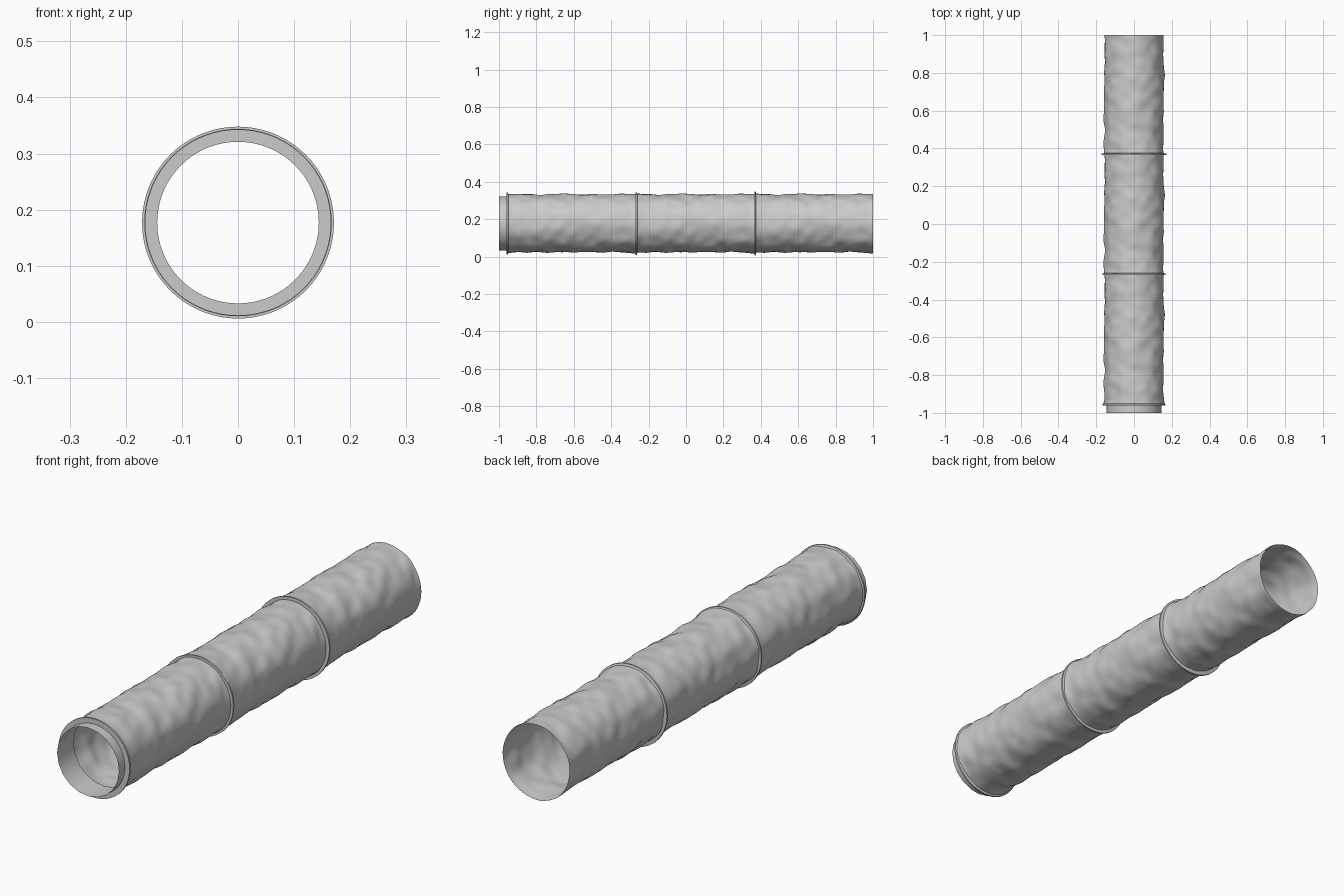
import bpy, bmesh, math
from mathutils import Vector, noise

if "Cube" in bpy.data.objects:
    bpy.data.objects.remove(bpy.data.objects["Cube"])

CZ = 0.177


def loft(name, rings, closed_angle=35):
    """Skin a list of equally sized rings of points into an open tube."""
    bm = bmesh.new()
    rows = [[bm.verts.new(p) for p in ring] for ring in rings]
    n = len(rows[0])
    for a, b in zip(rows, rows[1:]):
        for i in range(n):
            j = (i + 1) % n
            bm.faces.new((a[i], a[j], b[j], b[i]))
    bmesh.ops.recalc_face_normals(bm, faces=bm.faces)
    me = bpy.data.meshes.new(name)
    bm.to_mesh(me)
    bm.free()
    ob = bpy.data.objects.new(name, me)
    bpy.context.collection.objects.link(ob)
    bpy.context.view_layer.objects.active = ob
    bpy.ops.object.select_all(action='DESELECT')
    ob.select_set(True)
    bpy.ops.object.shade_smooth_by_angle(angle=math.radians(closed_angle))
    return ob


def ring(y, radius, n):
    """radius may be a number or a function of the angle."""
    out = []
    for i in range(n):
        a = 2 * math.pi * i / n
        r = radius(a) if callable(radius) else radius
        out.append((r * math.cos(a), y, CZ + r * math.sin(a)))
    return out


def bump(a, d):
    """Hammered surface; d is the distance from the back end of a section."""
    p = Vector((1.1 * math.cos(a), d * 11, 1.1 * math.sin(a)))
    q = Vector((2.6 * math.cos(a), d * 17 + 5, 2.6 * math.sin(a)))
    low = max(0, -math.sin(a))
    sag = 0.009 * low ** 3 * math.exp(-(d / 0.03) ** 2)
    return 0.0055 * noise.noise(p) + 0.0065 * noise.noise(q) + sag - 0.003 * low


def section(name, y0, y1, rim):
    rows = []
    steps = 64
    for k in range(steps + 1):
        y = y0 + (y1 - y0) * k / steps
        d = y1 - y
        flare = 0.004 * math.exp(-((y - y0) / 0.02) ** 2)
        fade = 1 if d > 0.02 else 0.5 + d / 0.04
        rows.append(ring(y, lambda a: 0.157 + flare + fade * bump(a, d), 72))
    # thin raised lip and flat face turned in to the sleeve
    lip = [ring(y0, 0.144, 72), ring(y0, rim, 72), ring(y0 + 0.007, rim, 72)]
    loft(name, rows, 60)
    loft(name + "_lip", lip + [rows[1]])
    # twenty-sided coupling sleeve
    loft(name + "_sleeve", [ring(y0 - 0.04, 0.1445, 20), ring(y0 + 0.07, 0.1445, 20)])


# three rough pipe sections end to end
section("pipe_front", -0.96, -0.27, 0.166)
section("pipe_middle", -0.27, 0.365, 0.167)
section("pipe_back", 0.365, 1.0, 0.171)
